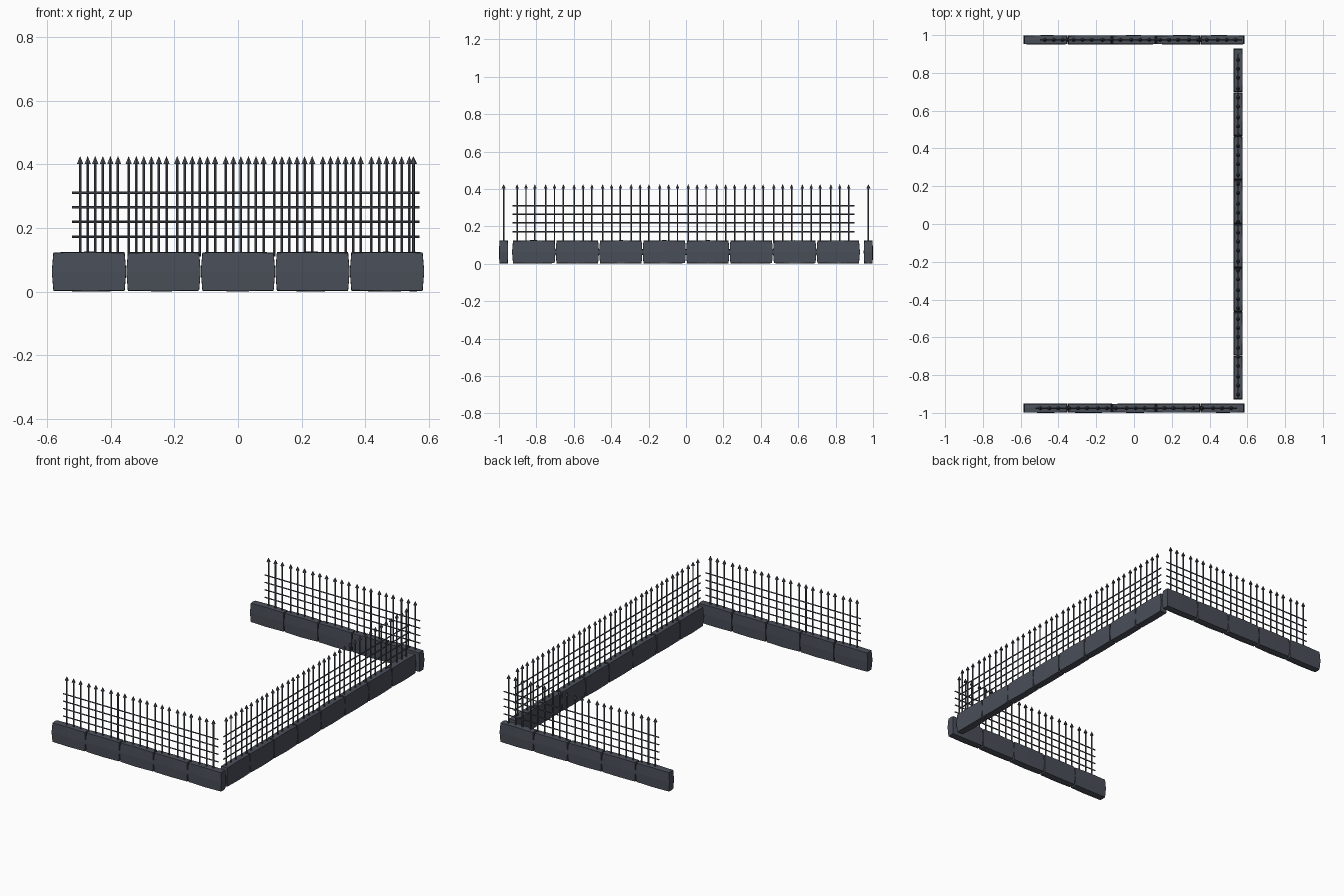
import bpy, bmesh, random
from mathutils import Matrix, Vector

if "Cube" in bpy.data.objects:
    bpy.data.objects.remove(bpy.data.objects["Cube"])

random.seed(4)


def material(name, rgb):
    m = bpy.data.materials.new(name)
    m.diffuse_color = (*rgb, 1)
    m.use_nodes = True
    m.node_tree.nodes["Principled BSDF"].inputs["Base Color"].default_value = m.diffuse_color
    return m


STONE = material("slate stone", (0.068, 0.077, 0.098))
IRON = material("dark iron", (0.066, 0.074, 0.092))


def finish(bm, name, mat, matrix):
    bmesh.ops.recalc_face_normals(bm, faces=bm.faces)
    me = bpy.data.meshes.new(name)
    bm.to_mesh(me)
    bm.free()
    me.materials.append(mat)
    ob = bpy.data.objects.new(name, me)
    ob.matrix_world = matrix
    bpy.context.collection.objects.link(ob)


# rough block: each side bulges a little toward its middle
def stone(bm, cx, half_len):
    made = bmesh.ops.create_cube(bm, size=2)["verts"]
    edges = {e for v in made for e in v.link_edges}
    bmesh.ops.subdivide_edges(bm, edges=list(edges), cuts=1, use_grid_fill=True)
    for v in [v for v in bm.verts if not v.tag]:
        x, y, z = v.co
        ax, ay, az = abs(x), abs(y), abs(z)
        shift = random.uniform(-0.001, 0.001) * (ax < 0.5)
        v.co = (cx + x * (half_len - 0.005 * az - 0.0005 * ay) + shift,
                y * (0.025 - 0.002 * az - 0.001 * ax - random.uniform(0, 0.001)),
                0.063 + z * (0.063 - 0.002 * ax - 0.002 * ay - random.uniform(0, 0.001)))
        v.tag = True


def rod(bm, a, b, r1, r2, sides=6):
    a, b = Vector(a), Vector(b)
    d = b - a
    mat = Matrix.Translation((a + b) / 2) @ d.to_track_quat('Z', 'Y').to_matrix().to_4x4()
    bmesh.ops.create_cone(bm, cap_ends=True, segments=sides, radius1=r1, radius2=r2,
                          depth=d.length, matrix=mat)


PANEL = 0.1525  # each panel carries three pickets


# one side: wall runs along local x, the fence begins at 'start'
def section(label, matrix, length, stones, start, panels):
    bm = bmesh.new()
    step = length / stones
    for i in range(stones):
        stone(bm, -length / 2 + step * (i + 0.5), step / 2)
    finish(bm, label + "_stone_base", STONE, matrix)

    bm = bmesh.new()
    for z in (0.172, 0.219, 0.265, 0.311):
        rod(bm, (start, 0, z), (start + panels * PANEL, 0, z), 0.004, 0.004)
    finish(bm, label + "_rails", IRON, matrix)

    pickets, tips = bmesh.new(), bmesh.new()
    for p in range(panels):
        for off in (0.025, 0.0725, 0.12):
            x = start + p * PANEL + off
            rod(pickets, (x, 0, 0.11), (x, 0, 0.405), 0.0045, 0.0045)
            rod(tips, (x, 0, 0.401), (x, 0, 0.426), 0.0115, 0)
    finish(pickets, label + "_pickets", IRON, matrix)
    finish(tips, label + "_picket_tips", IRON, matrix)


section("front", Matrix.Translation((0, -0.975, 0)), 1.17, 5, -0.521, 7)
section("back", Matrix.Translation((0, 0.975, 0)), 1.17, 5, -0.497, 7)
section("right", Matrix.Translation((0.551, 0, 0)) @ Matrix.Rotation(1.5707963, 4, 'Z'),
        1.86, 8, -0.928, 12)
